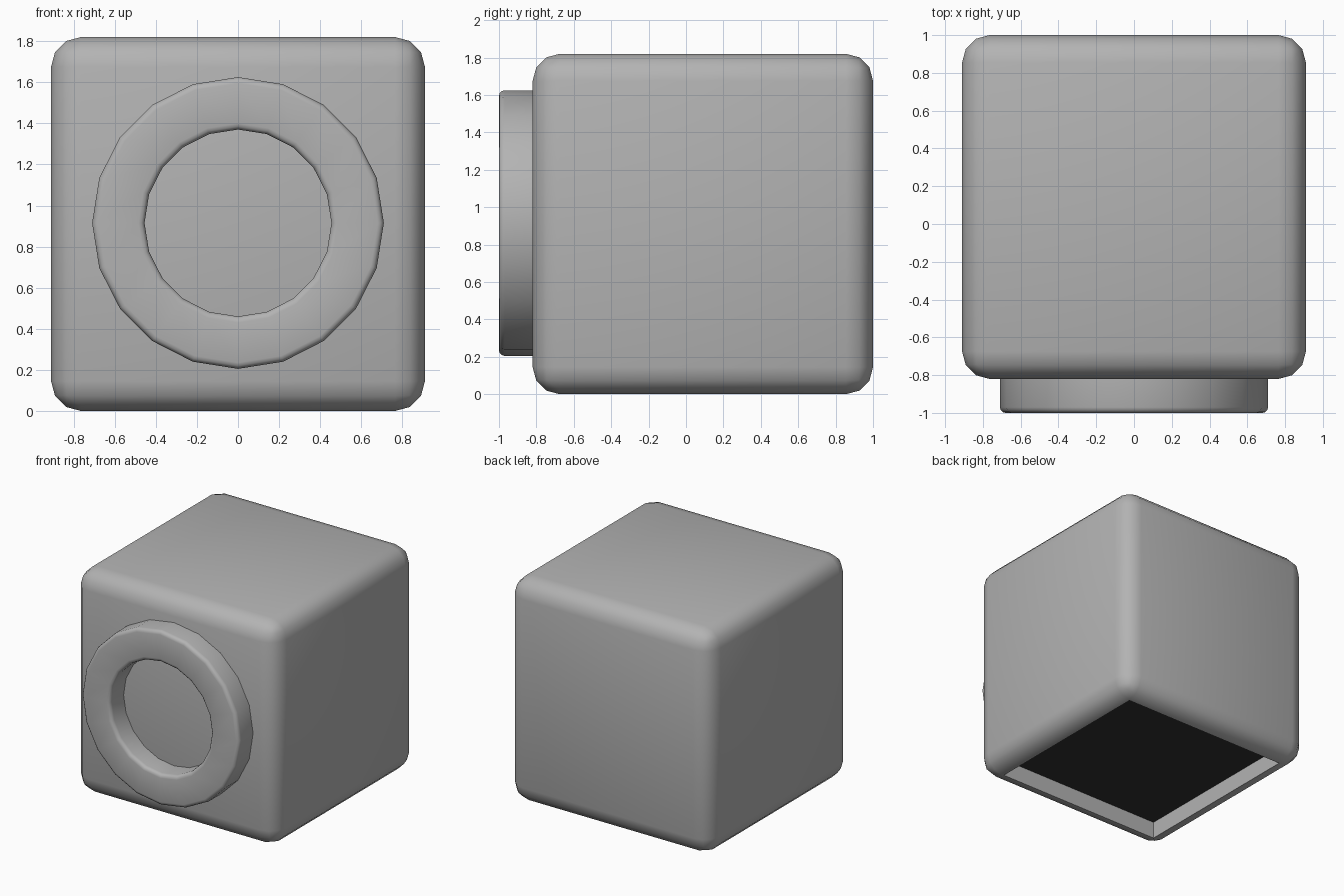
import bpy, bmesh, math
from mathutils import Vector

if "Cube" in bpy.data.objects:
    bpy.data.objects.remove(bpy.data.objects["Cube"])


def material(name, value):
    m = bpy.data.materials.new(name)
    m.diffuse_color = (value, value, value, 1)
    m.use_nodes = True
    m.node_tree.nodes["Principled BSDF"].inputs["Base Color"].default_value = m.diffuse_color
    return m


grey = material("mid_grey", 0.45)
black = material("near_black", 0.03)


def finish(bm, name, mats, angle):
    bmesh.ops.recalc_face_normals(bm, faces=bm.faces)
    mesh = bpy.data.meshes.new(name)
    bm.to_mesh(mesh)
    bm.free()
    ob = bpy.data.objects.new(name, mesh)
    bpy.context.collection.objects.link(ob)
    for m in mats:
        mesh.materials.append(m)
    bpy.ops.object.select_all(action='DESELECT')
    ob.select_set(True)
    bpy.context.view_layer.objects.active = ob
    bpy.ops.object.shade_smooth_by_angle(angle=math.radians(angle))
    return ob


# Rounded cube housing
SIZE, ROUND, RECESS = 1.82, 0.145, 0.14
bm = bmesh.new()
bmesh.ops.create_cube(bm, size=SIZE)
bmesh.ops.translate(bm, verts=bm.verts, vec=(0, 0.09, SIZE / 2))
bmesh.ops.bevel(bm, geom=bm.edges[:], offset=ROUND, segments=3,
                profile=0.5, affect='EDGES')

# Recessed dark underside
bm.normal_update()
bottom = min(bm.faces, key=lambda f: f.calc_center_median().z)
bmesh.ops.inset_region(bm, faces=[bottom], thickness=0.012)
ret = bmesh.ops.extrude_face_region(bm, geom=[bottom])
verts = [g for g in ret["geom"] if isinstance(g, bmesh.types.BMVert)]
floor = [g for g in ret["geom"] if isinstance(g, bmesh.types.BMFace)]
bmesh.ops.translate(bm, verts=verts, vec=(0, 0, RECESS))
if bottom.is_valid:
    bmesh.ops.delete(bm, geom=[bottom], context='FACES_ONLY')
for f in floor:
    f.material_index = 1
finish(bm, "housing", [grey, black], 50)

# Front ring: softened profile (radius, y) turned around the y axis
R_OUT, R_IN, Y_FRONT, Y_BACK, SOFT, SIDES = 0.71, 0.455, -1.0, -0.80, 0.03, 20
profile = [(R_OUT, Y_BACK)]
for i in range(4):
    a = math.radians(30 * i)
    profile.append((R_OUT - SOFT + SOFT * math.cos(a), Y_FRONT + SOFT - SOFT * math.sin(a)))
for i in range(4):
    a = math.radians(90 - 30 * i)
    profile.append((R_IN + SOFT - SOFT * math.cos(a), Y_FRONT + SOFT - SOFT * math.sin(a)))
profile.append((R_IN, Y_BACK))

bm = bmesh.new()
rings = []
for s in range(SIDES):
    t = 2 * math.pi * s / SIDES
    rings.append([bm.verts.new(Vector((r * math.sin(t), y, 0.915 + r * math.cos(t))))
                  for r, y in profile])
n = len(profile)
for s in range(SIDES):
    a, b = rings[s], rings[(s + 1) % SIDES]
    for i in range(n):
        j = (i + 1) % n
        bm.faces.new((a[i], a[j], b[j], b[i]))
finish(bm, "front_ring", [grey], 50)
